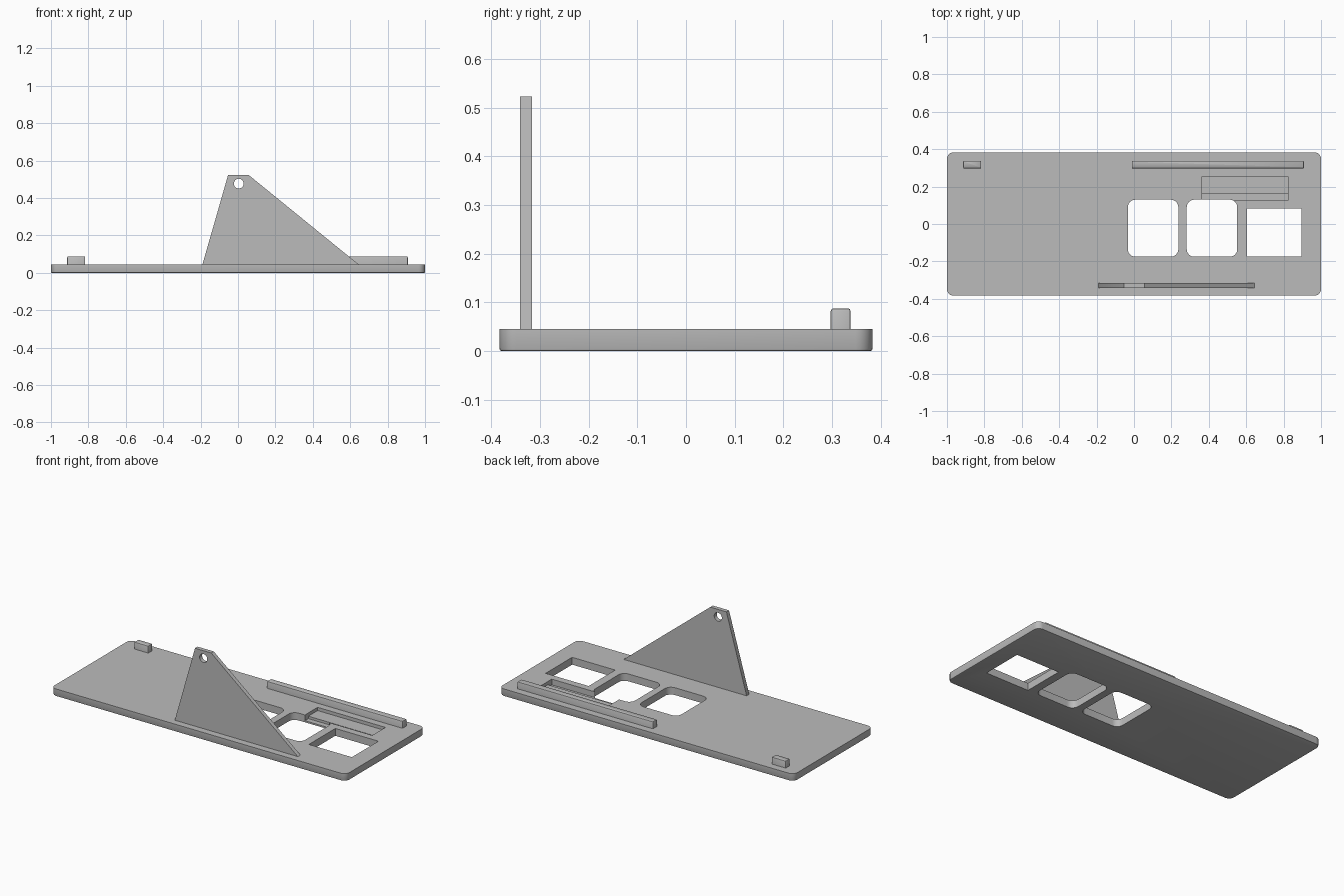
import bpy, bmesh
from math import sin, cos, pi, radians
from mathutils import Vector

cube = bpy.data.objects.get("Cube")
if cube:
    bpy.data.objects.remove(cube, do_unlink=True)

grey = bpy.data.materials.new("mid_grey")
grey.use_nodes = True
grey.diffuse_color = (0.5, 0.5, 0.5, 1)
grey.node_tree.nodes["Principled BSDF"].inputs["Base Color"].default_value = (0.5, 0.5, 0.5, 1)

TOP = 0.045       # top of the base plate
SINK = 0.03       # raised parts start inside the plate


def outline(x0, x1, y0, y1, r=0, steps=6):
    """Rectangle, with rounded corners when r is given."""
    if not r:
        return [(x0, y0), (x1, y0), (x1, y1), (x0, y1)]
    centres = [(x1 - r, y1 - r), (x0 + r, y1 - r), (x0 + r, y0 + r), (x1 - r, y0 + r)]
    return [(cx + r * cos(a), cy + r * sin(a))
            for q, (cx, cy) in enumerate(centres)
            for a in [(q + i / steps) * pi / 2 for i in range(steps + 1)]]


def prism(name, points, low, high, axis="z", chamfer=0, at="top"):
    """Extrude a profile along z or y, optionally chamfering one end's rim."""
    bm = bmesh.new()
    place = (lambda p, h: (p[0], p[1], h)) if axis == "z" else (lambda p, h: (p[0], h, p[1]))
    face = bm.faces.new([bm.verts.new(place(p, low)) for p in points])
    shift = Vector(place((0, 0), high - low))
    new = bmesh.ops.extrude_face_region(bm, geom=[face])["geom"]
    bmesh.ops.translate(bm, vec=shift, verts=[v for v in new if isinstance(v, bmesh.types.BMVert)])
    bmesh.ops.recalc_face_normals(bm, faces=bm.faces)
    if chamfer:
        level = high if at == "top" else low
        rim = [e for e in bm.edges if all(abs(v.co.z - level) < 1e-5 for v in e.verts)]
        bmesh.ops.bevel(bm, geom=rim, offset=chamfer, segments=2, profile=0.5, affect="EDGES")
    mesh = bpy.data.meshes.new(name)
    bm.to_mesh(mesh)
    bm.free()
    mesh.materials.append(grey)
    obj = bpy.data.objects.new(name, mesh)
    bpy.context.collection.objects.link(obj)
    return obj


def cut(target, cutter):
    """Subtract the cutter and remove it."""
    mod = target.modifiers.new("cut", "BOOLEAN")
    mod.operation, mod.solver, mod.object = "DIFFERENCE", "EXACT", cutter
    cutter.hide_render = True
    bpy.context.view_layer.objects.active = target
    bpy.ops.object.modifier_apply(modifier=mod.name)
    bpy.data.objects.remove(cutter, do_unlink=True)


# Base plate with rounded corners and softened underside
plate = prism("base_plate", outline(-1, 1, -0.383, 0.383, 0.035), 0, TOP, chamfer=0.005, at="bottom")

# Two rounded openings and one square opening
for x0, x1, y1, r in [(-0.033, 0.237, 0.13, 0.04), (0.282, 0.552, 0.13, 0.04), (0.603, 0.895, 0.082, 0)]:
    cut(plate, prism("opening", outline(x0, x1, -0.175, y1, r), -0.1, 0.1))

# Stepped pocket: a shallow shelf and a deeper front groove
cut(plate, prism("shelf", outline(0.363, 0.823, 0.125, 0.253), TOP - 0.02, 0.1))
cut(plate, prism("groove", outline(0.363, 0.823, 0.125, 0.163), TOP - 0.035, 0.1))

# Upright fin with a round eyelet
fin = prism("upright_fin", [(-0.19, SINK), (0.645, SINK), (0.645, TOP), (0.057, 0.523),
                            (-0.053, 0.523), (-0.19, TOP)], -0.341, -0.316, axis="y")
circle = [(0.004 + 0.026 * cos(i * pi / 16), 0.477 + 0.026 * sin(i * pi / 16)) for i in range(32)]
cut(fin, prism("eyelet", circle, -0.5, -0.2, axis="y"))

# Back rail and small stop block with softened tops
parts = [plate, fin]
for name, x0, x1 in [("back_rail", -0.012, 0.908), ("stop_block", -0.913, -0.817)]:
    parts.append(prism(name, outline(x0, x1, 0.297, 0.338, 0.004, 2), SINK, 0.088, chamfer=0.006))

for obj in parts:
    bpy.ops.object.select_all(action="DESELECT")
    obj.select_set(True)
    bpy.context.view_layer.objects.active = obj
    bpy.ops.object.shade_smooth_by_angle(angle=radians(30))
